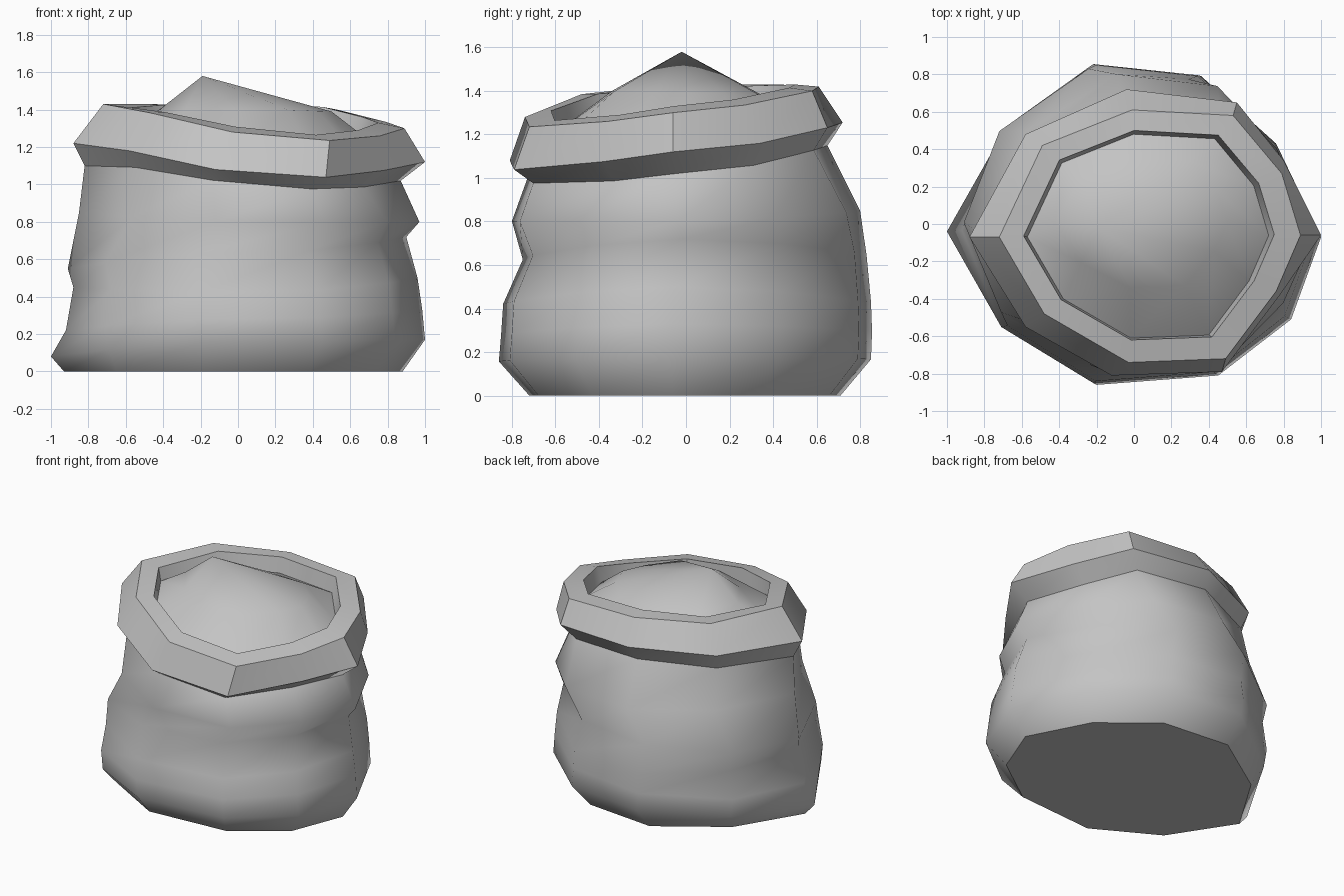
import bpy
import bmesh

cube = bpy.data.objects.get("Cube")
if cube:
    bpy.data.objects.remove(cube, do_unlink=True)

# One plain cloth colour
cloth = bpy.data.materials.new("grey_cloth")
cloth.use_nodes = True
cloth.diffuse_color = (0.55, 0.55, 0.55, 1)
cloth.node_tree.nodes["Principled BSDF"].inputs["Base Color"].default_value = cloth.diffuse_color

# Ten-sided outlines, counter-clockwise from the right-hand (-x) corner
rim_outline = [(-.72, -.07), (-.48, -.48), (-.03, -.74), (.49, -.72), (.76, -.36),
               (.89, -.06), (.79, .27), (.53, .58), (-.01, .61), (-.49, .42)]
cuff_outline = [(-.88, -.07), (-.58, -.55), (-.12, -.81), (.47, -.79), (.78, -.38),
                (1, -.06), (.8, .34), (.55, .65), (-.04, .72), (-.58, .48)]
belly_outline = [(-1, -.03), (-.69, -.55), (-.2, -.85), (.45, -.8), (.84, -.5),
                 (1, -.06), (.76, .44), (.36, .8), (-.2, .86), (-.7, .5)]
# Uneven height of the rolled edge at each corner
rim_height = [1.43, 1.385, 1.28, 1.235, 1.26, 1.3, 1.335, 1.4, 1.42, 1.43]


def normalise(outline):
    xs, ys = zip(*outline)
    fit = lambda v, vs: 2 * (v - min(vs)) / (max(vs) - min(vs)) - 1
    return [(fit(x, xs), fit(y, ys)) for x, y in outline]


def mix(first, second, t):
    return [(a + (c - a) * t, b + (d - b) * t) for (a, b), (c, d) in zip(first, second)]


RIM, CUFF, BELLY = map(normalise, (rim_outline, cuff_outline, belly_outline))
# Belly with its right-hand corner folded in
FOLDED = normalise([(-.9, -.03)] + belly_outline[1:])


def ring(outline, extent, levels, on_rim=False):
    """Outline fitted to extent (x min, x max, y min, y max), with a level on each of those sides."""
    x0, x1, y0, y1 = extent
    points = []
    for (u, v), rise in zip(outline, rim_height):
        w = u * u / (u * u + v * v)
        z = w * levels[u > 0] + (1 - w) * levels[2 + (v > 0)]
        points.append((x0 + (u + 1) / 2 * (x1 - x0), y0 + (v + 1) / 2 * (y1 - y0),
                       z + rise * on_rim))
    return points


def loft(name, rings, crease, cap_start=False, apex=None):
    bm = bmesh.new()
    loops = [[bm.verts.new(p) for p in r] for r in rings]
    n = len(loops[0])
    for low, high in zip(loops, loops[1:]):
        for i in range(n):
            j = (i + 1) % n
            bm.faces.new((low[i], low[j], high[j], high[i]))
    if cap_start:
        for edge in bm.faces.new(loops[0][::-1]).edges:
            edge.smooth = False
    if apex:
        tip = bm.verts.new(apex)
        for i in range(n):
            bm.faces.new((loops[-1][i], loops[-1][(i + 1) % n], tip))
    mesh = bpy.data.meshes.new(name)
    bm.to_mesh(mesh)
    bm.free()
    mesh.materials.append(cloth)
    obj = bpy.data.objects.new(name, mesh)
    bpy.context.collection.objects.link(obj)
    bpy.ops.object.select_all(action="DESELECT")
    obj.select_set(True)
    bpy.context.view_layer.objects.active = obj
    bpy.ops.object.shade_smooth_by_angle(angle=crease, keep_sharp_edges=True)


neck = ring(CUFF, (-.82, .87, -.72, .65), (-.33, -.28, -.255, -.27), on_rim=True)
inner = ring(RIM, (-.57, .72, -.61, .48), (-.11, -.08, -.08, -.1), on_rim=True)

# Slumped sack with creases at differing heights on each side
loft("sack_body", [
    ring(BELLY, (-.93, .88, -.72, .71), (0, 0, 0, 0)),
    ring(BELLY, (-1, 1, -.86, .85), (.08, .17, .16, .17)),
    ring(FOLDED, (-.92, .985, -.85, .855), (.22, .33, .28, .3)),
    ring(FOLDED, (-.88, .96, -.84, .85), (.45, .5, .42, .43)),
    ring(FOLDED, (-.91, .9, -.75, .83), (.55, .72, .63, .65)),
    ring(mix(CUFF, BELLY, .6), (-.85, .97, -.8, .8), (.85, .8, .8, .85)),
    neck], crease=1.3, cap_start=True)

# Rolled-down edge
loft("rolled_rim", [
    neck,
    ring(CUFF, (-.88, 1, -.81, .72), (-.21, -.18, -.2, -.165), on_rim=True),
    ring(RIM, (-.72, .89, -.74, .61), (0, 0, 0, 0), on_rim=True),
    ring(RIM, (-.59, .75, -.62, .5), (-.02, .03, .03, .01), on_rim=True),
    inner], crease=.78)

# Heaped filling
loft("contents_mound", [
    inner,
    ring(RIM, (-.42, .5, -.34, .35), (1.4, 1.39, 1.4, 1.38))],
    crease=.78, apex=(-.19, -.02, 1.58))
